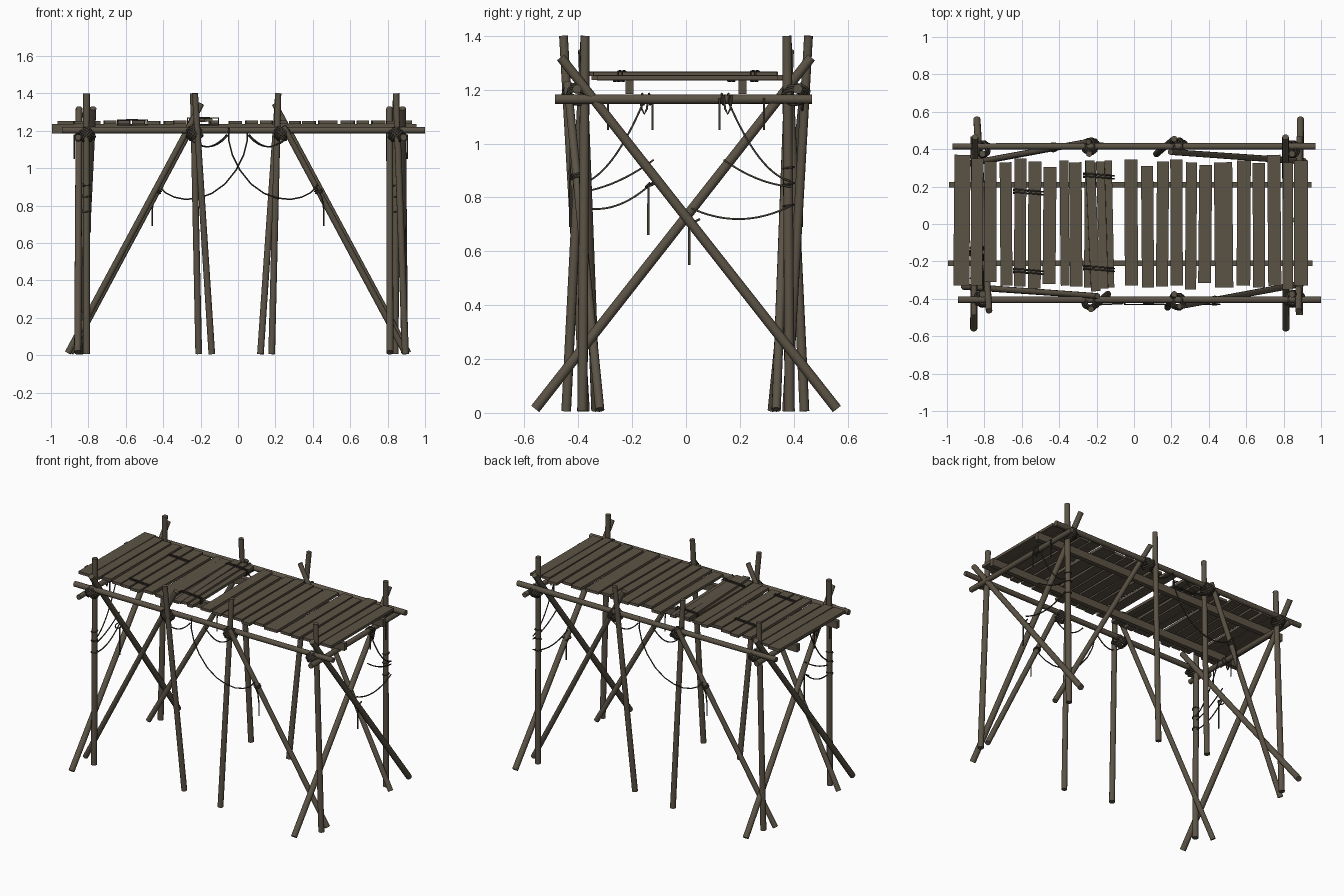
import bpy, bmesh, math, random
from mathutils import Vector, Matrix

if "Cube" in bpy.data.objects:
    bpy.data.objects.remove(bpy.data.objects["Cube"])
random.seed(4)

def material(name, col):
    m = bpy.data.materials.new(name)
    m.diffuse_color = (*col, 1)
    m.use_nodes = True
    m.node_tree.nodes["Principled BSDF"].inputs["Base Color"].default_value = m.diffuse_color
    return m

WOOD = material("weathered wood", (0.105, 0.086, 0.060))
ROPE = material("dark rope", (0.050, 0.042, 0.032))

def add(name, mesh, mat):
    ob = bpy.data.objects.new(name, mesh)
    bpy.context.collection.objects.link(ob)
    mesh.materials.clear()
    mesh.materials.append(mat)
    return ob

def pole(name, a, b, r=0.018, r2=None):
    """Round pole between two points, smooth sides and flat ends."""
    a, b = Vector(a), Vector(b)
    d = b - a
    bm = bmesh.new()
    bmesh.ops.create_cone(bm, cap_ends=True, segments=12, radius1=r,
                          radius2=r2 or r * 0.92, depth=d.length)
    for f in bm.faces:
        f.smooth = len(f.verts) == 4
    for e in bm.edges:
        e.smooth = all(len(f.verts) == 4 for f in e.link_faces)
    bm.transform(Matrix.Translation((a + b) / 2) @ d.to_track_quat('Z', 'Y').to_matrix().to_4x4())
    me = bpy.data.meshes.new(name)
    bm.to_mesh(me)
    bm.free()
    return add(name, me, WOOD)

def box(name, c, size, yaw=0, pitch=0):
    bm = bmesh.new()
    bmesh.ops.create_cube(bm, size=1)
    bm.transform(Matrix.Translation(c) @ Matrix.Rotation(yaw, 4, 'Z') @ Matrix.Rotation(pitch, 4, 'Y')
                 @ Matrix.Diagonal((*size, 1)))
    me = bpy.data.meshes.new(name)
    bm.to_mesh(me)
    bm.free()
    return add(name, me, WOOD)

def rope(name, pts, r=0.004, cyclic=False):
    """Thin tube along a point path."""
    cu = bpy.data.curves.new(name, 'CURVE')
    cu.dimensions = '3D'
    cu.bevel_depth, cu.bevel_resolution, cu.use_fill_caps = r, 1, True
    sp = cu.splines.new('POLY')
    sp.points.add(len(pts) - 1)
    for p, q in zip(sp.points, pts):
        p.co = (*q, 1)
    sp.use_cyclic_u = cyclic
    tmp = bpy.data.objects.new(name, cu)
    bpy.context.collection.objects.link(tmp)
    me = bpy.data.meshes.new_from_object(tmp.evaluated_get(bpy.context.evaluated_depsgraph_get()))
    bpy.data.objects.remove(tmp)
    for f in me.polygons:
        f.use_smooth = True
    return add(name, me, ROPE)

def sag(name, a, b, drop, n=18):
    """Slack rope hanging between two points."""
    a, b = Vector(a), Vector(b)
    rope(name, [a.lerp(b, i / n) - Vector((0, 0, 4 * drop * (i / n) * (1 - i / n))) for i in range(n + 1)])

def coil(name, c, axis, radius=0.028, turns=3, pitch=0.011, r=0.005):
    """Rope wound around an axis."""
    q = Vector(axis).to_track_quat('Z', 'Y')
    n = turns * 12
    rope(name, [Vector(c) + q @ Vector((radius * math.cos(i * math.tau / 12), radius * math.sin(i * math.tau / 12),
                                        (i / n - 0.5) * turns * pitch)) for i in range(n + 1)], r)

def lashing(name, c):
    """Two crossed coils tying a joint, plus a small loose knot."""
    c = Vector(c)
    coil(name + "_a", c, (1, 0.3, 1), 0.040, 3, 0.012, 0.006)
    coil(name + "_b", c, (-1, 0.3, 1), 0.040, 3, 0.012, 0.006)
    coil(name + "_knot", c + Vector((0.035, math.copysign(0.02, c.y), -0.01)), (0.3, 1, 0.2), 0.010, 2, 0.008)

# corner posts
for x, feet, side in ((-0.81, (-0.81, -0.85), "left"), (0.845, (0.895, 0.84), "right")):
    for s, f, xf in ((-1, "front", feet[0]), (1, "back", feet[1])):
        pole(f"{side}_{f}_corner_post", (xf, s * 0.385, 0.006), (x, s * 0.375, 1.4), 0.019)
        lashing(f"{side}_{f}_corner_lashing", (x, s * 0.40, 1.18))

# middle posts
pole("front_left_middle_post", (-0.14, -0.375, 0.006), (-0.23, -0.455, 1.4))
pole("back_right_middle_post", (0.12, 0.375, 0.006), (0.215, 0.455, 1.4))
pole("front_right_middle_post", (0.18, -0.445, 0.006), (0.215, -0.375, 1.4))
pole("back_left_middle_post", (-0.21, 0.44, 0.006), (-0.24, 0.375, 1.4))

# long diagonal braces; back is the front turned half round
for s, f in ((1, "front"), (-1, "back")):
    def P(x, y, z):
        return (s * x, s * y, z)
    pole(f + "_diagonal_brace_a", P(-0.91, -0.335, 0.012), P(-0.195, -0.385, 1.345), 0.017)
    pole(f + "_diagonal_brace_b", P(0.895, -0.32, 0.012), P(0.243, -0.44, 1.225), 0.017)
    lashing(f + "_middle_lashing_a", P(-0.235, -0.415, 1.185))
    lashing(f + "_middle_lashing_b", P(0.235, -0.415, 1.185))

# crossed braces at both ends
for side, a0, a1, b0, b1 in (("left", -0.857, -0.85, -0.84, -0.775), ("right", 0.812, 0.81, 0.89, 0.88)):
    pole(side + "_cross_brace_a", (a0, -0.56, 0.015), (a1, 0.465, 1.32), 0.019)
    pole(side + "_cross_brace_b", (b0, 0.56, 0.015), (b1, -0.465, 1.32), 0.019)

# beams carrying the deck
pole("front_long_beam", (-0.94, -0.405, 1.203), (1.0, -0.405, 1.203), 0.018)
pole("back_long_beam", (0.97, 0.415, 1.203), (-0.97, 0.415, 1.203), 0.018)
pole("right_cross_beam", (0.885, -0.487, 1.165), (0.885, 0.468, 1.165), 0.018)
pole("left_cross_beam", (-0.855, 0.468, 1.165), (-0.855, -0.487, 1.165), 0.018)
for s, f in ((-1, "front"), (1, "back")):
    box(f + "_inner_beam", (-0.02, s * 0.21, 1.21), (1.94 if s > 0 else 1.95, 0.03, 0.05))

# deck planks: left edge, right edge, front end, back end
PLANKS = [(-.963, -.877, -.33, .37), (-.872, -.808, -.33, .35), (-.80, -.735, -.31, .335),
          (-.716, -.652, -.33, .33), (-.64, -.577, -.335, .35), (-.566, -.497, -.345, .335),
          (-.486, -.417, -.32, .305), (-.395, -.347, -.33, .34), (-.345, -.278, -.335, .33),
          (-.265, -.205, -.34, .33), (-.05, .02, -.33, .345), (.04, .105, -.34, .31),
          (.12, .185, -.335, .335), (.195, .26, -.33, .345), (.275, .335, -.35, .33),
          (.346, .415, -.315, .315), (.43, .528, -.34, .33), (.55, .623, -.33, .34),
          (.635, .70, -.34, .325), (.715, .785, -.33, .37), (.795, .85, -.35, .33), (.855, .93, -.33, .34)]
for i, (x0, x1, y0, y1) in enumerate(PLANKS):
    box(f"deck_plank_{i + 1}", ((x0 + x1) / 2, (y0 + y1) / 2, 1.244 + random.uniform(-.001, .002)),
        (x1 - x0, y1 - y0, 0.018), random.uniform(-.012, .012))

# loose repair planks lying crooked on top
box("loose_plank_1", (-0.22, -0.01, 1.260), (0.05, 0.70, 0.014), 0.045, 0.05)
box("loose_plank_2", (-0.17, -0.005, 1.257), (0.045, 0.68, 0.016), 0.03, -0.08)
box("loose_plank_3", (-0.132, 0.0, 1.246), (0.04, 0.68, 0.018), 0.02)

# rope bands around groups of planks
for x0, x1, ys, zt in ((-.645, -.485, (.165, .18, -.245, -.26), 1.257),
                       (-.27, -.105, (.25, .265, -.23, -.245), 1.268)):
    for y in ys:
        rope("plank_binding", [(x0, y, 1.232), (x0, y + .006, zt), ((x0 + x1) / 2, y, zt + .002),
                               (x1, y - .008, zt), (x1, y - .008, 1.232)], 0.004, True)

# slack ropes along both long sides, with hanging ends
for s, f in ((1, "front"), (-1, "back")):
    def P(x, y, z):
        return (s * x, s * y, z)
    rope(f + "_slack_rope", [P(-.05, -.425, 1.215), P(-.05, -.43, 1.15), P(-.03, -.43, 1.07), P(.01, -.43, .99),
                             P(.07, -.43, .915), P(.14, -.43, .865), P(.21, -.43, .84), P(.28, -.43, .833),
                             P(.34, -.43, .845), P(.39, -.43, .87), P(.425, -.43, .91)])
    sag(f + "_short_rope_a", P(-.27, -.435, 1.17), P(-.06, -.425, 1.18), 0.06)
    sag(f + "_short_rope_b", P(.05, -.425, 1.18), P(.26, -.435, 1.17), 0.06)
    coil(f + "_brace_coil", P(.43, -.406, .877), P(-.652, -.12, 1.213), 0.019, 2, 0.012, 0.004)
    rope(f + "_hanging_end", [P(.42, -.432, .90), P(.45, -.43, .84), P(.458, -.43, .78), P(.458, -.43, .69)])

# ropes at the two ends
def end_ropes(side, x, arcs, tail, postx, bx):
    for i, (y0, z0, y1, z1, d) in enumerate(arcs):
        sag(f"{side}_end_rope_{i + 1}", (x, y0, z0), (x, y1, z1), d)
    ty, tz, tb = tail
    s = 1 if x > 0 else -1
    rope(side + "_tail", [(x + .015, ty + .04, tz + .02), (x + .015, ty, tz), (x + .015, ty, tb)], 0.005)
    coil(side + "_brace_coil", (x, ty + .01, tz + .01), (0, s, 1.27), 0.021, 1, 0.012, 0.004)
    for z in (.91, .85, .77):
        coil(side + "_post_coil", (postx, s * .381, z), (0, 0, 1), 0.0205, 1, 0.012, 0.0035)
    # loops tied on the cross beam
    for y in (.135, .16):
        coil(side + "_beam_coil", (bx, s * y, 1.165), (0, 1, 0), 0.0205, 1, 0.01, 0.004)
    rope(side + "_beam_loop", [(bx + s * .02, s * .14, 1.18), (bx + s * .02, s * .145, 1.13), (bx + s * .02, s * .155, 1.11),
                               (bx + s * .02, s * .165, 1.13), (bx + s * .02, s * .17, 1.18)], 0.0045)
    for y in (.125, .29):
        rope(side + "_beam_tail", [(bx + s * .02, s * y, 1.17), (bx + s * .02, s * y, 1.05)])

end_ropes("right", 0.875, [(.16, 1.15, .39, .86, .06), (.14, .94, .39, .84, .02), (.02, .76, .39, .77, .045)],
          (.012, .70, .55), .843, .885)
end_ropes("left", -0.805, [(-.16, 1.15, -.39, .85, .06), (-.12, .94, -.39, .82, .02), (-.12, .86, -.37, .76, .035)],
          (-.14, .84, .66), -.81, -.855)
